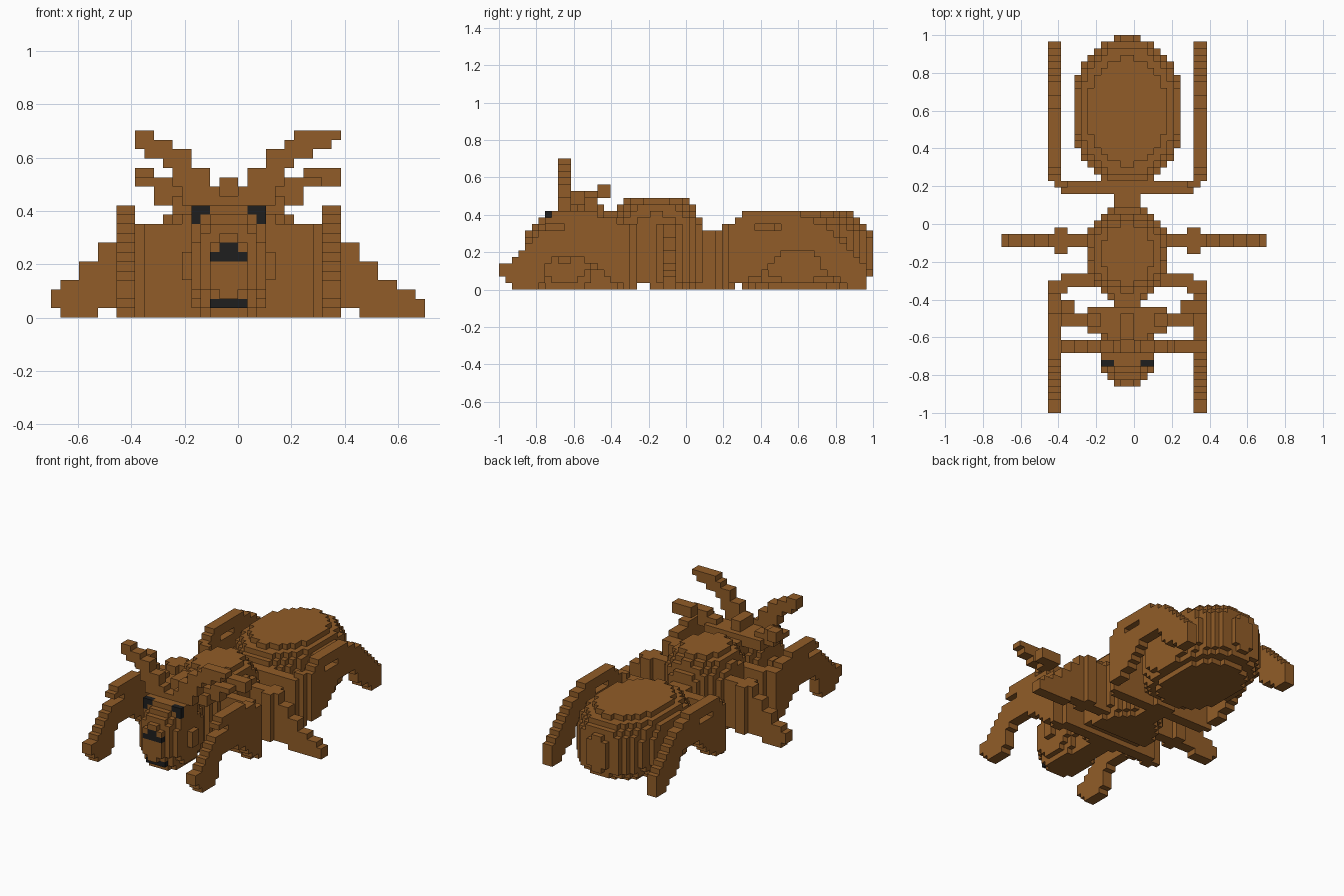
import bpy
import bmesh
from mathutils import Vector

cube = bpy.data.objects.get("Cube")
if cube:
    bpy.data.objects.remove(cube)

V = 2 / 57                       # size of one block
ORIGIN = Vector((-20 * V, -1, 0))
MID = 19                         # body axis, in blocks


def make_material(name, rgb):
    mat = bpy.data.materials.new(name)
    mat.use_nodes = True
    mat.diffuse_color = (*rgb, 1)
    mat.node_tree.nodes["Principled BSDF"].inputs["Base Color"].default_value = (*rgb, 1)
    return mat


MATERIALS = [make_material("brown", (0.285, 0.108, 0.021)),
             make_material("black", (0.013, 0.013, 0.013))]


def box(i0, i1, j0, j1, k0, k1):
    return {(i, j, k) for i in range(i0, i1) for j in range(j0, j1) for k in range(k0, k1)}


def mirror(cells):
    return {(2 * MID - 1 - i, j, k) for i, j, k in cells}


def block(half, j0, j1, k0, k1):
    """Box centred on the body axis."""
    return box(MID - half, MID + half, j0, j1, k0, k1)


def rounded(cy, rx, ry, layers, above, below):
    """Egg-shaped segment cut flat; above and below give (height, squareness)."""
    cells = set()
    for k in range(layers):
        rz, power = above if k > 5 else below
        s = (1 - (abs(k + 0.5 - 6) / rz) ** power) ** (1 / power)
        for i in range(MID - 8, MID + 8):
            for j in range(int(cy - ry) - 1, int(cy + ry) + 2):
                dx = (i + 0.5 - MID) / (rx * s)
                dy = (j + 0.5 - cy) / (ry * s)
                if dx * dx + dy * dy <= 1:
                    cells.add((i, j, k))
    return cells


def arched_leg(points):
    """Two-block-thick wall following (along, bottom, top) points."""
    cells = set()
    for (j0, b0, t0), (j1, b1, t1) in zip(points, points[1:]):
        for j in range(j0, j1):
            f = (j - j0) / (j1 - j0)
            cells |= box(7, 9, j, j + 1, round(b0 + f * (b1 - b0)), round(t0 + f * (t1 - t0)))
    return cells


# Body
abdomen = rounded(45.5, 8.55, 11.5, 12, (6.9, 2.5), (6.05, 4))
thorax = rounded(24, 6.6, 7.5, 14, (8.6, 2.5), (7, 4)) & block(6, 16, 33, 0, 14)
thorax -= block(6, 21, 23, 0, 1)
waist = block(2, 30, 36, 0, 9)
neck = block(2, 13, 19, 0, 12)
head = rounded(10, 4.6, 6.1, 12, (6.7, 2), (6.7, 2.5)) | block(4, 7, 12, 9, 12)
crest = block(3, 9, 16, 11, 13) | block(1, 11, 15, 12, 15)

# Legs
front_leg = arched_leg([(0, 2, 4), (2, 0, 5), (4, 0, 7), (6, 1, 9), (7, 4, 11), (8, 5, 12),
                        (12, 5, 12), (16, 2, 11), (19, 0, 10), (20, 0, 10)])
front_leg -= box(7, 9, 7, 10, 9, 10)
front_leg |= box(8, 10, 18, 20, 0, 10) | box(9, 15, 19, 21, 0, 10)
rear_leg = arched_leg([(35, 1, 10), (37, 1, 12), (40, 3, 12), (43, 6, 12), (47, 6, 11),
                       (50, 2, 9), (52, 1, 7), (54, 0, 5), (56, 0, 4)])
rear_leg -= box(7, 9, 39, 43, 9, 10)
rear_leg |= box(8, 10, 34, 35, 0, 10) | box(9, 17, 33, 35, 0, 9)
middle_leg = box(0, 1, 25, 27, 1, 3) | box(1, 3, 25, 27, 0, 4)
middle_leg |= box(3, 5, 25, 27, 0, 6) | box(5, 7, 25, 27, 1, 8)
middle_leg |= box(7, 14, 25, 27, 1, 10) | box(8, 10, 24, 28, 1, 10)
left_toe = box(37, 39, 25, 27, 0, 3) | box(39, 40, 25, 27, 0, 2)

# Forked antlers
upper_antler = box(9, 11, 9, 11, 18, 20) | box(10, 13, 9, 11, 17, 19)
upper_antler |= box(12, 15, 9, 11, 16, 18) | box(13, 17, 9, 11, 14, 16)
upper_antler |= box(14, 18, 9, 11, 12, 14)
lower_antler = box(9, 11, 13, 16, 14, 15) | box(9, 11, 15, 17, 14, 16)
lower_antler |= box(10, 13, 13, 15, 14, 15) | box(11, 15, 13, 15, 12, 14)
lower_antler |= box(13, 17, 12, 16, 11, 13)
left_tips = box(26, 30, 9, 11, 18, 20) | box(29, 31, 9, 11, 19, 20) | box(27, 31, 15, 17, 14, 16)

parts = {"abdomen": abdomen, "thorax": thorax, "waist": waist, "neck": neck,
         "head": head, "crest": crest}
for name, cells in (("front_leg", front_leg), ("middle_leg", middle_leg), ("rear_leg", rear_leg),
                    ("upper_antler", upper_antler), ("lower_antler", lower_antler)):
    parts["right_" + name] = cells
    parts["left_" + name] = mirror(cells)
parts["left_middle_leg"] |= left_toe
parts["left_antler_tips"] = left_tips
solid = set().union(*parts.values())

# Painted face: eyes, nose and mouth on the foremost head blocks
eye = box(15, 17, 0, 1, 11, 12) | box(15, 16, 0, 1, 10, 11)
face = eye | mirror(eye) | block(2, 0, 1, 6, 7) | block(1, 0, 1, 7, 8) | block(2, 0, 1, 1, 2)
painted = set()
for i, _, k in face:
    depth = [j for a, j, c in head if a == i and c == k]
    if depth:
        painted.add((i, min(depth), k))


def build(name, cells):
    """Mesh of the outward block faces of one part."""
    bm = bmesh.new()
    corners = {}

    def corner(p):
        key = tuple(p)
        if key not in corners:
            corners[key] = bm.verts.new(ORIGIN + Vector(p) * V)
        return corners[key]

    for cell in sorted(cells):
        for axis in range(3):
            for side in (0, 1):
                beside = list(cell)
                beside[axis] += 2 * side - 1
                if tuple(beside) in solid:
                    continue
                u, w = (axis + 1) % 3, (axis + 2) % 3
                loop = []
                for du, dw in ((0, 0), (1, 0), (1, 1), (0, 1)):
                    p = list(cell)
                    p[axis] += side
                    p[u] += du
                    p[w] += dw
                    loop.append(corner(p))
                f = bm.faces.new(loop if side else loop[::-1])
                f.material_index = int(cell in painted)
    mesh = bpy.data.meshes.new(name)
    bm.to_mesh(mesh)
    bm.free()
    for mat in MATERIALS:
        mesh.materials.append(mat)
    bpy.context.collection.objects.link(bpy.data.objects.new(name, mesh))


used = set()
for name, cells in parts.items():
    build(name, cells - used)
    used |= cells
